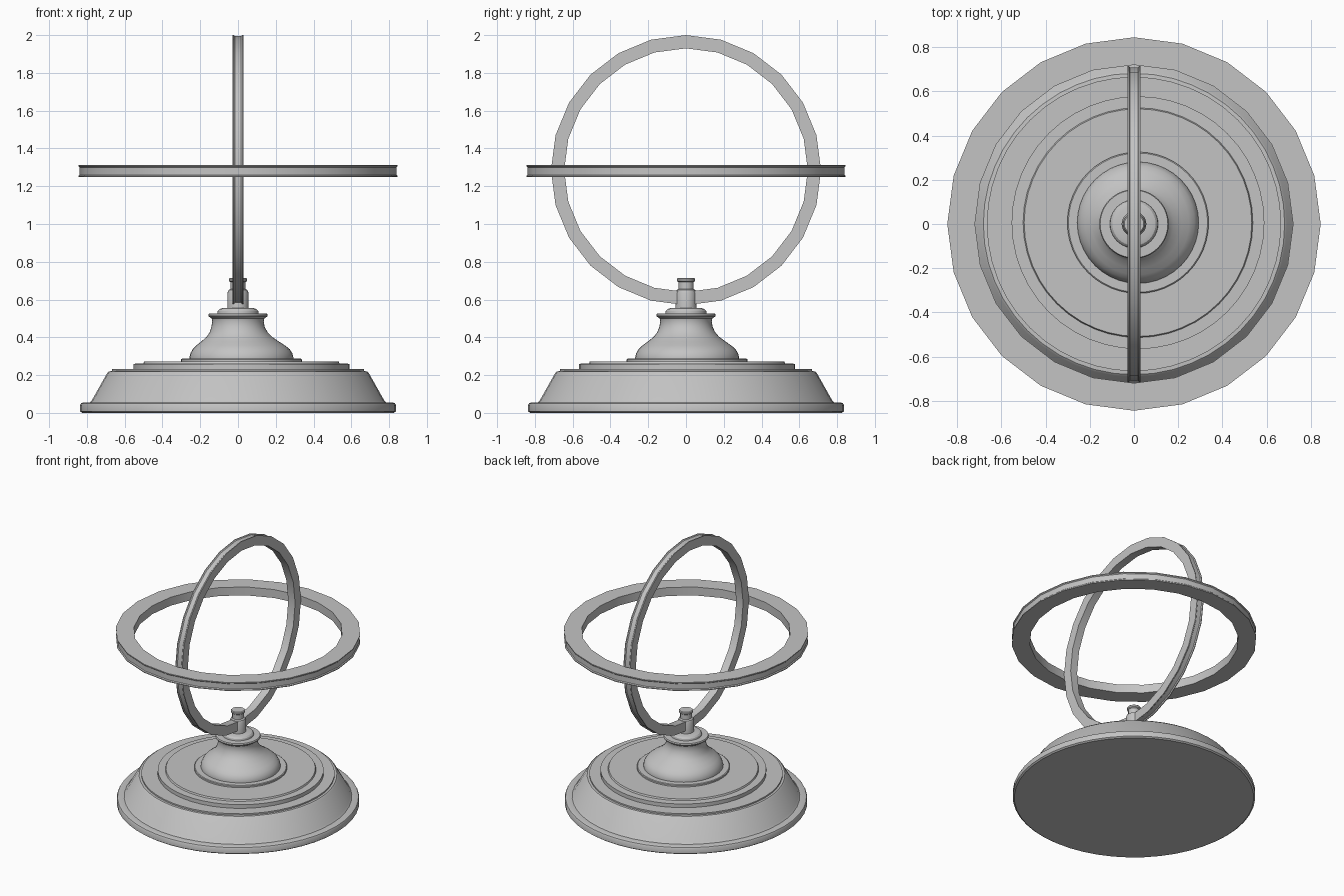
import bpy, bmesh, math
from mathutils import Matrix

if "Cube" in bpy.data.objects:
    bpy.data.objects.remove(bpy.data.objects["Cube"])

grey = bpy.data.materials.new("plain_grey")
grey.diffuse_color = (0.55, 0.55, 0.55, 1)
grey.use_nodes = True
grey.node_tree.nodes["Principled BSDF"].inputs["Base Color"].default_value = grey.diffuse_color


def lathe(name, pts, segs, closed=False, matrix=None):
    """Revolve (radius, height, x offset, y offset) points about z."""
    bm = bmesh.new()
    rings = []
    for p in pts:
        r, z, ox, oy = (tuple(p) + (0, 0))[:4]
        rings.append([bm.verts.new((ox + r * math.cos(2 * math.pi * i / segs),
                                    oy + r * math.sin(2 * math.pi * i / segs), z))
                      for i in range(segs)])
    pairs = list(zip(rings, rings[1:]))
    if closed:
        pairs.append((rings[-1], rings[0]))
    for a, b in pairs:
        for i in range(segs):
            j = (i + 1) % segs
            bm.faces.new((a[i], a[j], b[j], b[i]))
    if not closed:
        bm.faces.new(rings[0][::-1])
        bm.faces.new(rings[-1])
    bmesh.ops.recalc_face_normals(bm, faces=bm.faces)
    if matrix:
        bm.transform(matrix)
    mesh = bpy.data.meshes.new(name)
    bm.to_mesh(mesh)
    bm.free()
    mesh.materials.append(grey)
    ob = bpy.data.objects.new(name, mesh)
    bpy.context.collection.objects.link(ob)
    bpy.ops.object.select_all(action='DESELECT')
    ob.select_set(True)
    bpy.context.view_layer.objects.active = ob
    bpy.ops.object.shade_smooth_by_angle(angle=math.radians(32))
    return ob


def hoop(name, inner, outer, half, matrix):
    """Flat ring with thin lips along its rims."""
    d, lip = 0.006, 0.006
    pts = [(inner, -half), (outer, -half), (outer, -half + lip), (outer - d, -half + 2 * lip),
           (outer - d, half - 2 * lip), (outer, half - lip), (outer, half), (inner, half)]
    return lathe(name, pts, 24, True, matrix)


# Broad foot with sloping sides
lathe("base_foot", [(0.825, 0), (0.836, 0.008), (0.836, 0.042), (0.831, 0.051), (0.82, 0.055),
                    (0.785, 0.055), (0.774, 0.066), (0.692, 0.212), (0.682, 0.22),
                    (0.666, 0.221), (0.666, 0.232)], 48)

# Stepped plates, set slightly off centre
ox, oy = 0.018, 0.006
lathe("base_steps", [(0.572, 0.225, ox, oy), (0.572, 0.26, ox, oy), (0.52, 0.261, ox, oy),
                     (0.515, 0.272, ox, oy), (0.32, 0.272, ox, oy), (0.32, 0.283, ox, oy),
                     (0.315, 0.287, ox, oy)], 48)

# Bell-shaped pedestal and its collar
bell = [(0.275, 0.28), (0.275, 0.295), (0.27, 0.315), (0.257, 0.337), (0.235, 0.357),
        (0.205, 0.378), (0.172, 0.404), (0.153, 0.428), (0.141, 0.455), (0.136, 0.485),
        (0.14, 0.5), (0.155, 0.51)]
profile = []
for r, z in bell:
    t = max(0, min(1, (0.45 - z) / 0.12))
    profile.append((r, z, ox * t, oy * t))
profile += [(0.157, 0.518), (0.153, 0.526), (0.109, 0.527), (0.107, 0.54), (0.098, 0.55), (0.08, 0.555)]
lathe("pedestal", profile, 40)

# Post gripping the upright ring, with a knob on top
lathe("post", [(0.056, 0.55), (0.056, 0.635), (0.05, 0.65), (0.04, 0.656), (0.04, 0.692),
               (0.048, 0.698), (0.049, 0.71), (0.044, 0.715)], 24)

# Two crossing rings
hoop("upright_ring", 0.645, 0.715, 0.029,
     Matrix.Translation((0, 0, 1.285)) @ Matrix.Rotation(math.pi / 2, 4, 'Y'))
hoop("level_ring", 0.72, 0.845, 0.032, Matrix.Translation((0, 0, 1.28)))
